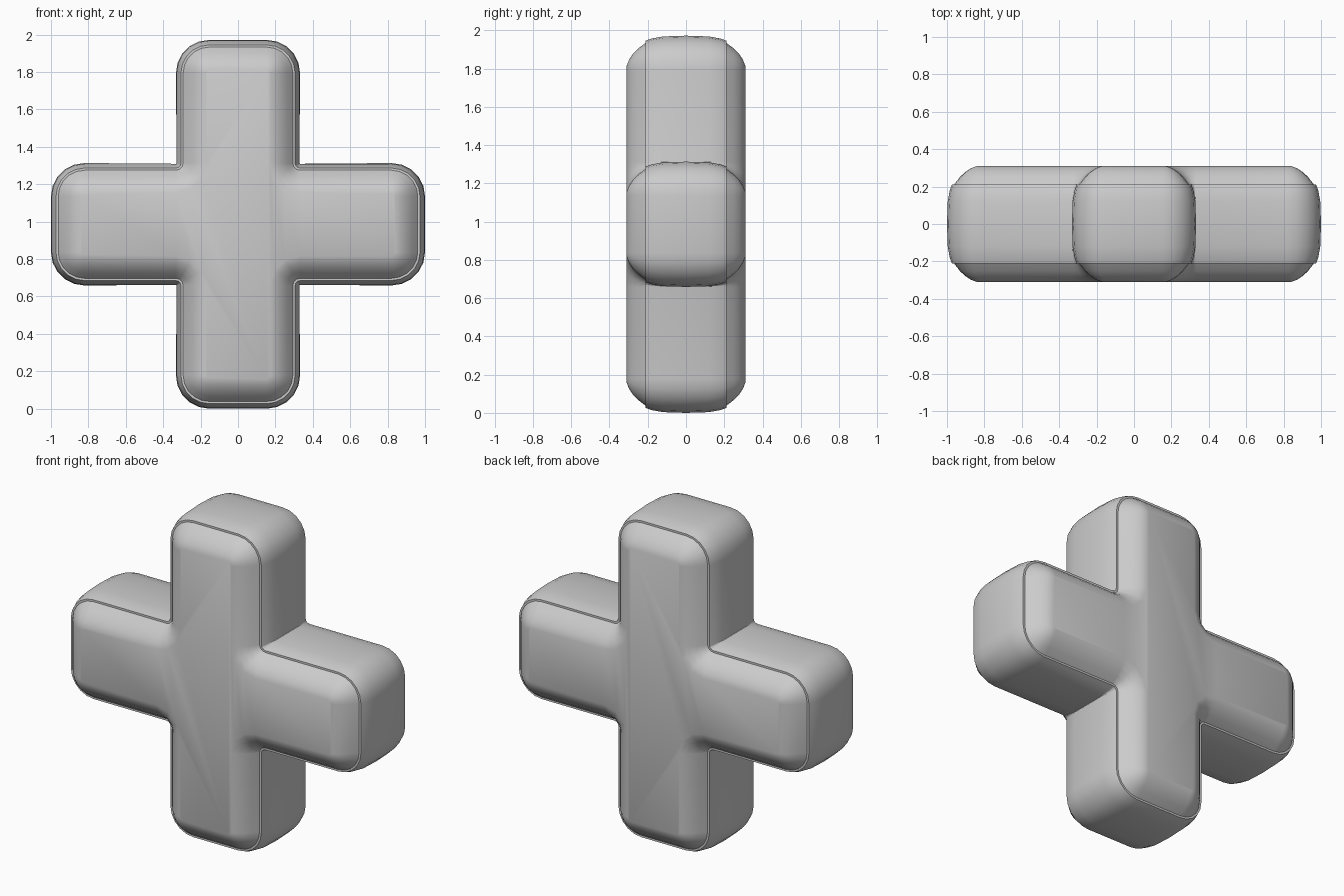
import bpy, bmesh
from math import sin, cos, radians

if "Cube" in bpy.data.objects:
    bpy.data.objects.remove(bpy.data.objects["Cube"])

LENGTH, HALF_W, CORNER = 1.0, 0.332, 0.18
Z_MID, Z_SCALE = 0.986, 0.986


def arc(cx, cz, r, a0, a1, steps):
    return [(cx + r * cos(radians(a0 + (a1 - a0) * i / steps)),
             cz + r * sin(radians(a0 + (a1 - a0) * i / steps))) for i in range(steps + 1)]


def cross_outline(inset):
    """Plus-shaped outline, rounded at the arm tips and filleted in the inner corners."""
    a, b = LENGTH - CORNER, HALF_W - CORNER
    quarter = arc(a, b, CORNER - inset, 0, 90, 5)
    quarter += arc(HALF_W, HALF_W, max(inset, 0.004), 270, 180, 3)
    quarter += arc(b, a, CORNER - inset, 0, 90, 5)
    pts = []
    for _ in range(4):
        pts += quarter
        quarter = [(-z, x) for x, z in quarter]
    return pts


# Depth and inset of each layer, from the middle outward; the step at 0.21 is the thin rim
half = [(0.0, 0.0), (0.12, 0.004), (0.18, 0.015), (0.212, 0.027), (0.212, 0.039),
        (0.25, 0.068), (0.278, 0.097), (0.298, 0.128), (0.31, 0.16)]
layers = [(-y, d) for y, d in reversed(half[1:])] + half

# Cross body lofted through the layers
bm = bmesh.new()
rings = [[bm.verts.new((x, y, Z_MID + z * Z_SCALE)) for x, z in cross_outline(d)]
         for y, d in layers]
for r0, r1 in zip(rings, rings[1:]):
    for i in range(len(r0)):
        j = (i + 1) % len(r0)
        bm.faces.new((r0[i], r0[j], r1[j], r1[i]))

# Flat front and back faces
bm.faces.new(rings[0])
bm.faces.new(rings[-1])
bmesh.ops.recalc_face_normals(bm, faces=bm.faces)

mesh = bpy.data.meshes.new("rounded_cross")
bm.to_mesh(mesh)
bm.free()
cross = bpy.data.objects.new("rounded_cross", mesh)
bpy.context.collection.objects.link(cross)
bpy.context.view_layer.objects.active = cross
cross.select_set(True)
bpy.ops.object.shade_smooth_by_angle(angle=radians(25))
